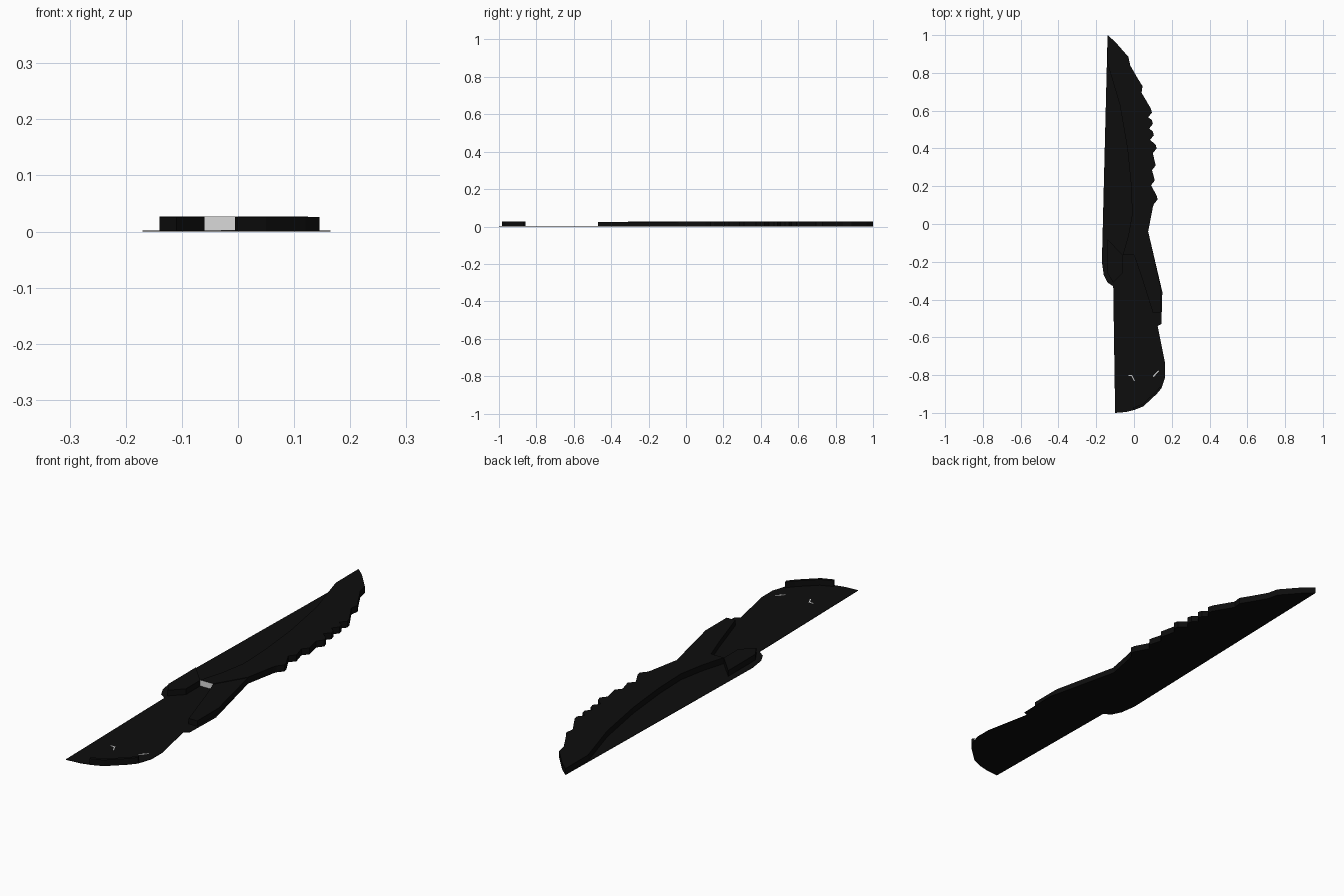
import bpy
import bmesh

default_cube = bpy.data.objects.get("Cube")
if default_cube:
    bpy.data.objects.remove(default_cube, do_unlink=True)


def make_material(name, value):
    material = bpy.data.materials.new(name)
    material.use_nodes = True
    colour = (value, value, value, 1)
    material.diffuse_color = colour
    material.node_tree.nodes["Principled BSDF"].inputs["Base Color"].default_value = colour
    return material


black = make_material("matte black", 0.004)
light_grey = make_material("light grey", 0.7)


def slab(name, outline, bottom, top, material):
    """Extrude a flat outline, given in hundredths of a unit, into a slab."""
    mesh = bpy.data.meshes.new(name)
    bm = bmesh.new()
    corners = [bm.verts.new((x / 100, y / 100, bottom)) for x, y in outline]
    face = bm.faces.new(corners)
    extruded = bmesh.ops.extrude_face_region(bm, geom=[face])
    for item in extruded["geom"]:
        if isinstance(item, bmesh.types.BMVert):
            item.co.z = top
    bmesh.ops.recalc_face_normals(bm, faces=bm.faces)
    bm.to_mesh(mesh)
    bm.free()
    mesh.materials.append(material)
    slab_object = bpy.data.objects.new(name, mesh)
    bpy.context.collection.objects.link(slab_object)
    return slab_object


# Toothed back of the blade, from the tip down to the waist
tip = [(-14, 100), (-10, 96.5), (-3, 88.5), (-2, 84), (2, 77), (4.5, 73), (4, 69.5)]
teeth = []
for peak_x, peak_y in [(9.5, 59), (10, 53), (10.5, 47), (12, 40), (11.5, 31), (11, 23), (12.5, 13)]:
    teeth += [(peak_x - 0.5, peak_y + 2), (peak_x, peak_y), (peak_x - 2, peak_y - 2.5)]
blade_back = tip + teeth + [(10, 9), (7.5, -4)]

# Rounded end of the handle
pommel_curve = [(16.5, -81), (14.5, -87), (12, -90), (5, -96.5), (0, -98.5)]

# Thin silhouette plate carrying the whole knife
handle = [(15, -36), (14.5, -53), (12.5, -54), (16.5, -74)] + pommel_curve
handle += [(-4, -99.5), (-10, -100), (-11, -33)]
guard_curve = [(-14, -31), (-16, -27), (-17, -20)]
slab("base_plate", blade_back + handle + guard_curve, 0, 0.002, black)

# Thick spine of the blade, bounded by the curved bevel line
bevel_line = [(0, -16.5), (-6, -16.5), (-3, -6), (-1, 5), (-1.5, 20), (-3.5, 40), (-7.5, 63), (-14, 85)]
spine = slab("blade_spine", blade_back + bevel_line, 0.002, 0.027, black)
spine.data.materials.append(light_grey)
for face in spine.data.polygons:
    if face.normal.y < -0.99:
        face.material_index = 1

# Raised guards either side of the grip
slab("left_guard", [(7.5, -4), (14, -33), (14, -47), (10, -47), (4, -28), (0, -16.5)],
     0.002, 0.025, black)
slab("right_guard", [(-14, -8), (-14, -26), (-11, -31), (-6, -26), (-6, -16.5)],
     0.002, 0.026, black)

# Raised rim round the end of the handle
rim = pommel_curve[1:]
inner_rim = [(x - 0.5, y + 1.2) for x, y in reversed(rim)]
slab("pommel_rim", rim + inner_rim, 0.002, 0.026, black)

# Small pale marks on the handle
slab("curved_mark", [(-3, -80), (-1, -80), (0.5, -83), (0, -83), (-1.2, -80.6), (-3, -80.5)],
     0.002, 0.003, light_grey)
slab("slanted_mark", [(10, -80.5), (13, -77.5), (13.2, -78), (10.4, -81)],
     0.002, 0.003, light_grey)
